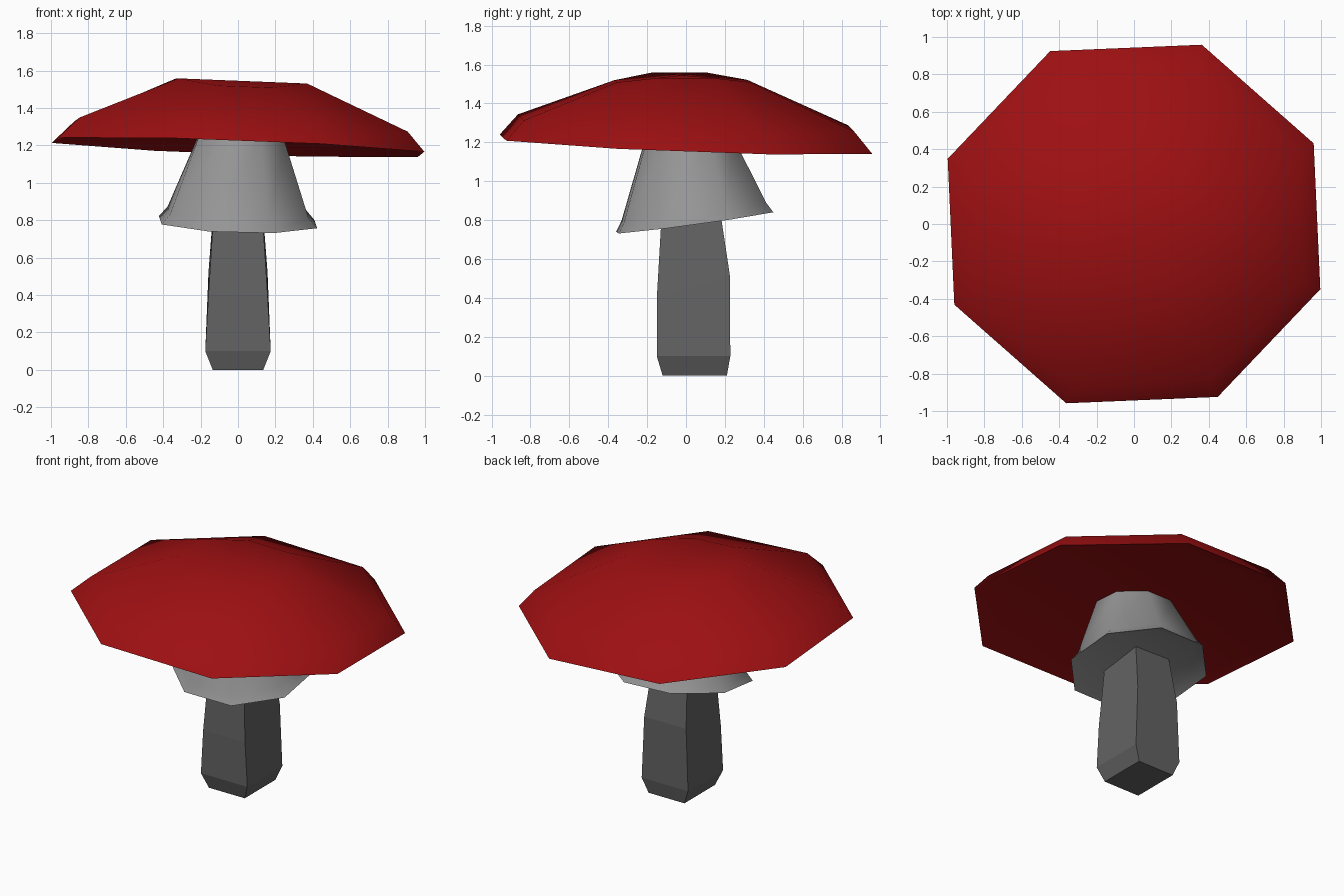
import bpy
import bmesh
from math import cos, sin, radians

old = bpy.data.objects.get("Cube")
if old:
    bpy.data.objects.remove(old, do_unlink=True)


def material(name, color):
    mat = bpy.data.materials.new(name)
    mat.use_nodes = True
    mat.diffuse_color = (*color, 1)
    bsdf = mat.node_tree.nodes["Principled BSDF"]
    bsdf.inputs["Base Color"].default_value = (*color, 1)
    bsdf.inputs["Roughness"].default_value = 0.8
    return mat


def octagon(cx, cy, z, rx, ry, slope_x, slope_y, bulge=0):
    """Tilted eight-sided ring; bulge lifts its sides above its front and back."""
    ring = []
    for i in range(8):
        a = radians(45 * i - 20)
        x, y = rx * cos(a), ry * sin(a)
        lift = bulge if abs(cos(a)) > abs(sin(a)) else -bulge
        ring.append((cx + x, cy + y, z + slope_x * x + slope_y * y + lift))
    return ring


def rectangle(half_x, front, back, z_front, z_back):
    return [(-half_x, front, z_front), (half_x, front, z_front),
            (half_x, back, z_back), (-half_x, back, z_back)]


def loft(name, rings, mat, smooth, peak=None):
    """Closed skin over a stack of rings, with an optional centre point on top."""
    bm = bmesh.new()
    loops = [[bm.verts.new(p) for p in ring] for ring in rings]
    n = len(loops[0])
    for low, high in zip(loops, loops[1:]):
        for i in range(n):
            j = (i + 1) % n
            bm.faces.new((low[i], low[j], high[j], high[i]))
    bm.faces.new(loops[0][::-1])
    top = bm.faces.new(loops[-1])
    if peak is not None:
        centre = bmesh.ops.poke(bm, faces=[top])["verts"][0]
        centre.co.z = peak
    bmesh.ops.recalc_face_normals(bm, faces=bm.faces[:])
    mesh = bpy.data.meshes.new(name)
    bm.to_mesh(mesh)
    bm.free()
    mesh.materials.append(mat)
    obj = bpy.data.objects.new(name, mesh)
    bpy.context.collection.objects.link(obj)
    if smooth:
        bpy.ops.object.select_all(action='DESELECT')
        obj.select_set(True)
        bpy.context.view_layer.objects.active = obj
        bpy.ops.object.shade_smooth_by_angle(angle=radians(60))
    return obj


red = material("cap red", (0.34, 0.005, 0.006))
light_grey = material("skirt light grey", (0.30, 0.30, 0.30))
dark_grey = material("stem dark grey", (0.125, 0.125, 0.125))

# Square stem with a tapered foot and a slight bend
loft("stem", [
    rectangle(0.135, -0.12, 0.21, 0, 0),
    rectangle(0.175, -0.15, 0.228, 0.1, 0.1),
    rectangle(0.158, -0.15, 0.225, 0.4, 0.52),
    rectangle(0.125, -0.12, 0.16, 0.92, 0.95),
], dark_grey, False)

# Tilted skirt with a flared rim and a recessed underside
loft("skirt", [
    octagon(0, 0.045, 0.82, 0.37, 0.36, -0.03, 0.136),
    octagon(0, 0.045, 0.79, 0.45, 0.43, -0.03, 0.136),
    octagon(0, 0.04, 0.845, 0.40, 0.395, -0.03, 0.136),
    octagon(0.015, 0.02, 1.24, 0.245, 0.235, -0.035, -0.035),
], light_grey, True)

# Broad tilted cap with a hanging lip around a flat underside
loft("cap", [
    octagon(0, 0, 1.225, 0.93, 0.90, -0.037, -0.038),
    octagon(0, 0, 1.19, 1.06, 1.02, -0.037, -0.038),
    octagon(0.015, 0, 1.30, 0.95, 0.92, -0.042, -0.035),
    octagon(0.02, -0.02, 1.53, 0.372, 0.37, -0.04, 0.0, 0.015),
], red, True, peak=1.545)
